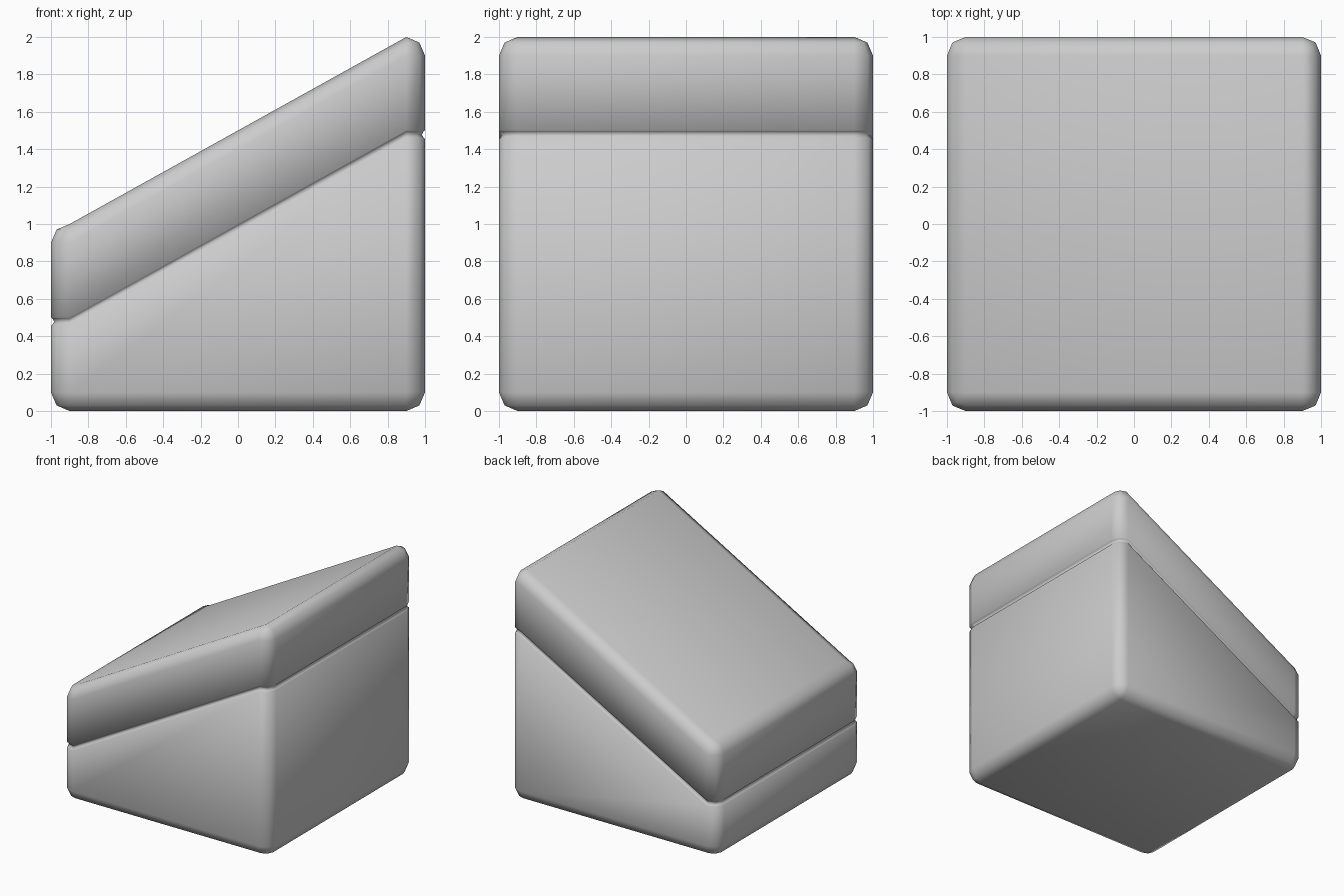
import bpy, bmesh
from math import sin, cos, pi

if "Cube" in bpy.data.objects:
    bpy.data.objects.remove(bpy.data.objects["Cube"])

CORE = 0.9  # distance from centre to the corner arc centres

# (corner radius, height on the tall side, drop on the low side)
profile = [
    (0.0, 0.0, 0), (0.07, 0.03, 0), (0.1, 0.1, 0),               # base
    (0.1, 1.455, 1), (0.093, 1.46, 1), (0.083, 1.478, 1),        # groove
    (0.093, 1.496, 1), (0.1, 1.5, 1),
    (0.1, 1.9, 1), (0.07, 1.97, 1), (0.0, 2.0, 1),               # sloped lid
]
corners = [(1, 1), (-1, 1), (-1, -1), (1, -1)]


def ring(bm, radius, z, drop):
    """Rounded square ring, lowered on its left side to make the slope."""
    verts = []
    for i, (sx, sy) in enumerate(corners):
        for k in range(3 if radius else 1):
            a = (i + k / 2) * pi / 2
            # two-segment bevel corner matching the squarer silhouette
            r = radius
            verts.append(bm.verts.new((sx * CORE + r * cos(a),
                                       sy * CORE + r * sin(a),
                                       z - (drop if sx < 0 else 0))))
    if not radius:
        return [v for v in verts for _ in range(3)]
    return verts


bm = bmesh.new()
rings = [ring(bm, *p) for p in profile]
n = len(rings[0])
for low, high in zip(rings, rings[1:]):
    for i in range(n):
        j = (i + 1) % n
        loop = list(dict.fromkeys((low[i], low[j], high[j], high[i])))
        if len(loop) > 2:
            bm.faces.new(loop)
# flat underside and sloped top
bm.faces.new(list(dict.fromkeys(reversed(rings[0]))))
bm.faces.new(list(dict.fromkeys(rings[-1])))
bmesh.ops.recalc_face_normals(bm, faces=bm.faces)
for f in bm.faces:
    f.smooth = True

mesh = bpy.data.meshes.new("sloped_block")
bm.to_mesh(mesh)
bm.free()
block = bpy.data.objects.new("sloped_block", mesh)
bpy.context.collection.objects.link(block)
